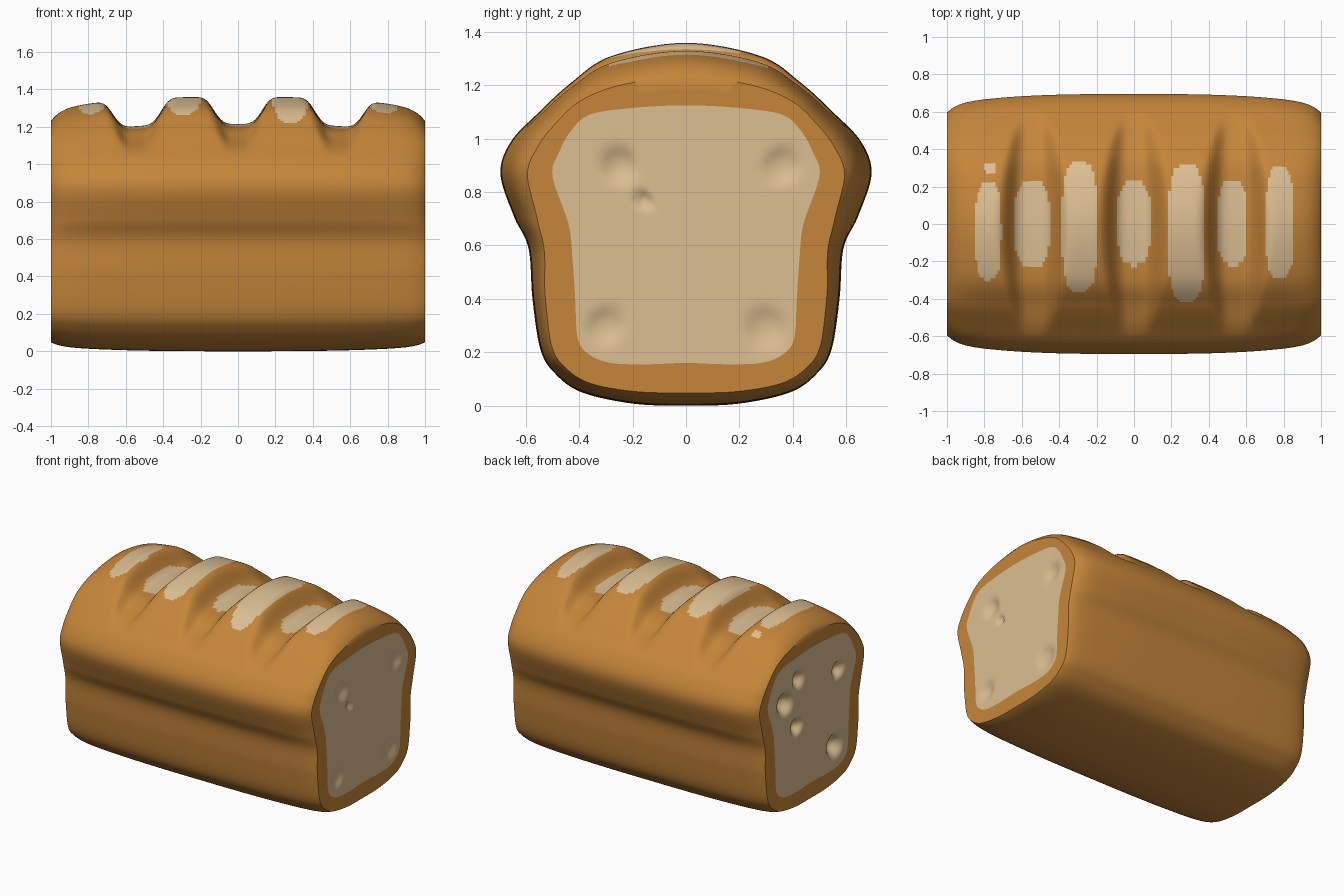
import bpy, bmesh, math
from mathutils import Vector

if "Cube" in bpy.data.objects:
    bpy.data.objects.remove(bpy.data.objects["Cube"])


def material(name, rgb):
    mat = bpy.data.materials.new(name)
    mat.use_nodes = True
    mat.diffuse_color = (*rgb, 1)
    mat.node_tree.nodes["Principled BSDF"].inputs["Base Color"].default_value = (*rgb, 1)
    return mat


CRUST = material("golden crust", (0.56, 0.235, 0.042))
CRUMB = material("pale crumb", (0.72, 0.52, 0.29))

# Half sections (y, z) from bottom to top: loaf middle, and crumb window on the ends
LOAF = [(0, 0), (.2, .008), (.39, .05), (.49, .12), (.545, .21), (.575, .4), (.59, .59),
        (.645, .71), (.695, .87), (.655, .99), (.55, 1.1), (.43, 1.21), (.28, 1.31), (0, 1.36)]
WINDOW = [(0, .16), (.15, .155), (.28, .16), (.36, .19), (.405, .25), (.415, .4), (.425, .55),
          (.44, .68), (.5, .86), (.475, .95), (.43, 1.03), (.36, 1.09), (.2, 1.115), (0, 1.125)]


def closed_section(keys, steps=10):
    """Smooth curve through the half section, mirrored into a closed ring."""
    pts = [Vector(k) for k in keys]
    flip = lambda p: Vector((-p.x, p.y))
    ext = [flip(pts[1])] + pts + [flip(pts[-2])]
    half = []
    for a, b, c, d in zip(ext, ext[1:], ext[2:], ext[3:]):
        for s in range(steps):
            t = s / steps
            half.append(b + (c - a) * t / 2 + (a - 2.5 * b + 2 * c - d / 2) * t * t
                        + (1.5 * (b - c) + (d - a) / 2) * t ** 3)
    half.append(pts[-1])
    return half + [flip(p) for p in half[-2:0:-1]]


loaf_ring = closed_section(LOAF)
window_ring = closed_section(WINDOW)


def smoothstep(a, b, v):
    t = min(max((v - a) / (b - a), 0), 1)
    return t * t * (3 - 2 * t)


def groove(x, y):
    """Depth of the three baked score cuts, narrowing down the sides."""
    f = max(0, 1 - (y / .6) ** 2)
    width = .06 + .08 * f
    return sum(.145 * f * math.exp(-((x - c) / width) ** 4) for c in (-.54, 0, .54))


def body_ring(x):
    """Cross-section that tightens toward the window shape at the ends."""
    t = .3 * abs(x) ** 3 + .25 * abs(x) ** 20
    ring = []
    for p, w in zip(loaf_ring, window_ring):
        q = p.lerp(w, t * (.55 + .45 * smoothstep(.4, 1, p.y)))
        dip = groove(x, q.x) * smoothstep(.95, 1.2, p.y)
        ring.append(Vector((x, q.x, q.y - dip)))
    return ring


def skin(name, rings, mats, rule=None):
    """Bridge successive rings into a surface."""
    bm = bmesh.new()
    rows = [[bm.verts.new(p) for p in r] for r in rings]
    n = len(rows[0])
    for a, b in zip(rows, rows[1:]):
        for i in range(n):
            j = (i + 1) % n
            bm.faces.new((a[i], a[j], b[j], b[i]))
    bmesh.ops.remove_doubles(bm, verts=bm.verts, dist=.00001)
    if rule:
        for f in bm.faces:
            f.material_index = rule(f.calc_center_median())
    mesh = bpy.data.meshes.new(name)
    bm.to_mesh(mesh)
    bm.free()
    for m in mats:
        mesh.materials.append(m)
    obj = bpy.data.objects.new(name, mesh)
    bpy.context.collection.objects.link(obj)
    bpy.ops.object.select_all(action='DESELECT')
    obj.select_set(True)
    bpy.context.view_layer.objects.active = obj
    bpy.ops.object.shade_smooth_by_angle(angle=math.radians(40))
    return obj


# Pale patches on the ridges and in the cuts: x, y, half width, half length
PATCHES = [(-.78, -.04, .07, .26), (-.29, -.015, .095, .35), (.28, -.05, .1, .37),
           (.78, .01, .075, .3), (-.545, 0, .095, .23), (0, .005, .09, .225),
           (.525, .005, .08, .225), (-.77, .3, .03, .025)]


def patch_rule(c):
    return int(c.z > 1 and any(abs((c.x - x) / w) ** 3 + abs((c.y - y) / l) ** 3 < 1
                               for x, y, w, l in PATCHES))


# Crust: end rim, long body, end rim
def rim(side):
    edge = body_ring(side)
    out = []
    for s in (.5, 1):
        out.append([p.lerp(Vector((side, w.x, w.y)), s) for p, w in zip(edge, window_ring)])
    return out


COUNT = 150
stations = [math.sin(math.pi / 2 * u) * .25 + u * .75
            for u in (2 * k / COUNT - 1 for k in range(COUNT + 1))]
rings = rim(-1)[::-1] + [body_ring(x) for x in stations] + rim(1)
skin("crust", rings, [CRUST, CRUMB], patch_rule)

# Crumb faces with air-pocket dents: y, z, radius, depth
DENTS = {
    -1: [(.15, .95, .05, .05), (.3, .83, .065, .07), (.17, .62, .05, .05),
         (-.3, .85, .05, .05), (-.26, .32, .065, .07)],
    1: [(-.25, .9, .06, .025), (.36, .9, .06, .02), (.3, .29, .07, .02),
        (-.3, .3, .06, .02), (-.16, .77, .03, .02)],
}


def crumb_rings(side):
    centre = Vector((0, .65))
    steps = 24
    out = []
    for k in range(steps + 1):
        ring = []
        for w in window_ring:
            q = w.lerp(centre, k / steps)
            dent = sum(d * math.exp(-(((q.x - y) ** 2 + (q.y - z) ** 2) / r ** 2) ** 1.5)
                       for y, z, r, d in DENTS[side])
            ring.append(Vector((side * (1 - dent * min(1, k / 2)), q.x, q.y)))
        out.append(ring)
    return out if side > 0 else out[::-1]


skin("left_crumb_face", crumb_rings(1), [CRUMB])
skin("right_crumb_face", crumb_rings(-1), [CRUMB])
